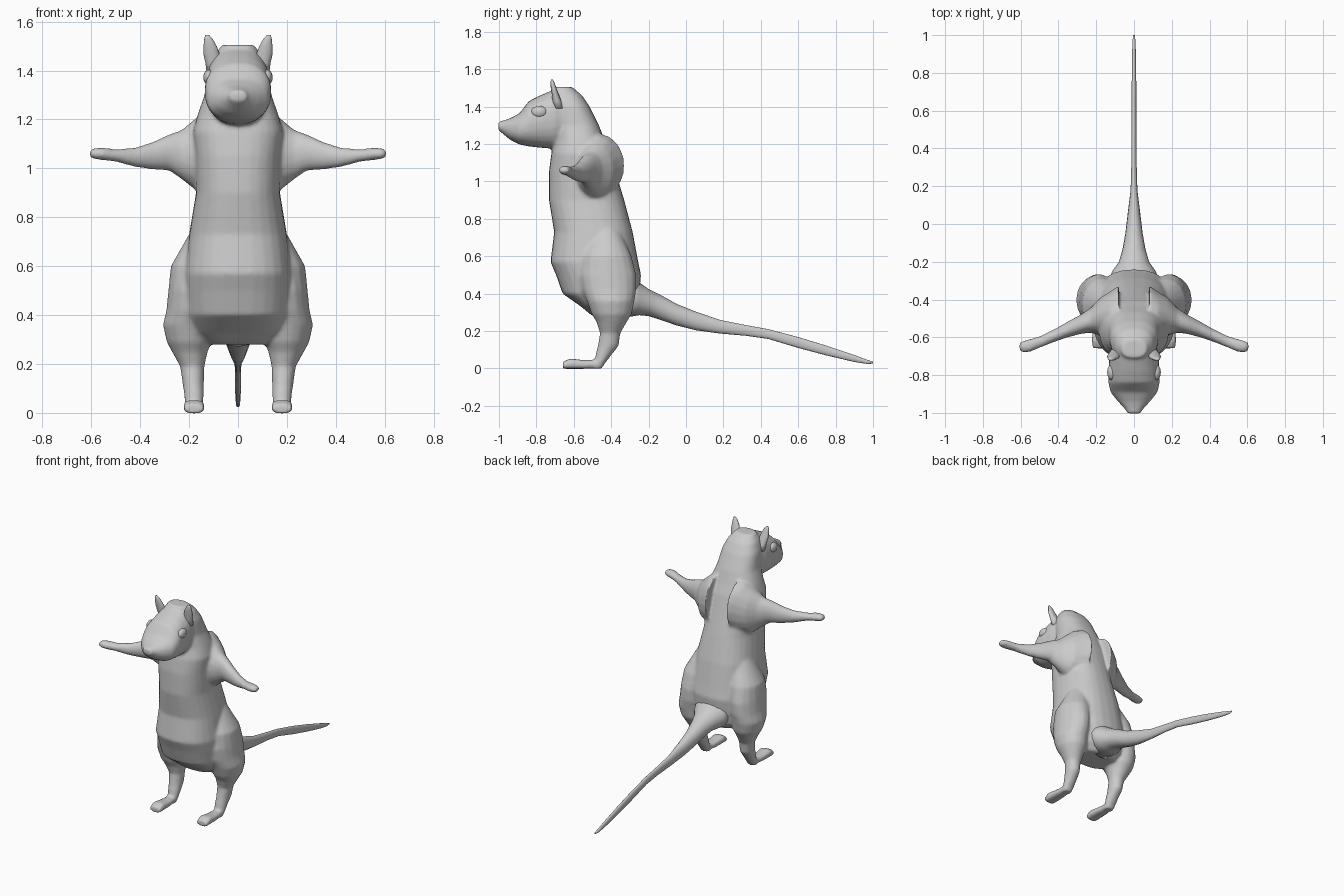
import bpy, bmesh, math
from mathutils import Vector

grey = bpy.data.materials.new("grey fur")
grey.diffuse_color = (0.6, 0.6, 0.6, 1)


def spow(v, e):
    return math.copysign(abs(v) ** e, v)


def loft(bm, rings, n=20, power=2.0):
    """Skin closed rings; each ring is (centre, half axis u, half axis v)."""
    e = 2 / power
    loops = []
    for c, u, v in rings:
        c, u, v = Vector(c), Vector(u), Vector(v)
        loops.append([bm.verts.new(c + u * spow(math.cos(a), e) + v * spow(math.sin(a), e))
                      for a in (2 * math.pi * i / n for i in range(n))])
    faces = [bm.faces.new(loops[0]), bm.faces.new(loops[-1])]
    for a, b in zip(loops, loops[1:]):
        for i in range(n):
            j = (i + 1) % n
            faces.append(bm.faces.new((a[i], a[j], b[j], b[i])))
    bmesh.ops.recalc_face_normals(bm, faces=faces)


def along_z(z, x, y0, y1, hw):
    return (x, (y0 + y1) / 2, z), (hw, 0, 0), (0, (y1 - y0) / 2, 0)


def along_y(y, x, z0, z1, hw):
    return (x, y, (z0 + z1) / 2), (hw, 0, 0), (0, 0, (z1 - z0) / 2)


def along_x(x, y, hy, z0, z1, s):
    # arm sections lean with the arm's slant
    return (s * x, y, (z0 + z1) / 2), (0, hy, 0), (0, 0, (z1 - z0) / 2)


def finish(bm, name):
    me = bpy.data.meshes.new(name)
    bm.to_mesh(me)
    bm.free()
    me.materials.append(grey)
    for p in me.polygons:
        p.use_smooth = True
    ob = bpy.data.objects.new(name, me)
    bpy.context.collection.objects.link(ob)
    return ob


# Body: torso, head, legs and arms fused into one skin
bm = bmesh.new()
torso = [(.28, -.50, -.30, .13), (.33, -.56, -.27, .20), (.40, -.66, -.25, .21),
         (.50, -.695, -.24, .22), (.57, -.725, -.255, .22), (.73, -.705, -.285, .20),
         (.90, -.733, -.33, .172), (1.05, -.733, -.375, .175), (1.15, -.72, -.405, .185),
         (1.22, -.70, -.435, .165), (1.30, -.70, -.465, .137), (1.40, -.72, -.515, .125),
         (1.46, -.72, -.555, .10), (1.505, -.71, -.61, .065)]
loft(bm, [along_z(z, 0, a, b, w) for z, a, b, w in torso], 28, 2.4)

head = [(-.60, 1.20, 1.50, .10), (-.70, 1.175, 1.495, .13), (-.78, 1.18, 1.46, .136),
        (-.84, 1.187, 1.43, .136), (-.89, 1.197, 1.365, .125), (-.94, 1.222, 1.338, .085),
        (-.98, 1.255, 1.325, .048), (-1.004, 1.275, 1.32, .034)]
loft(bm, [along_y(y, 0, a, b, w) for y, a, b, w in head], 24, 2.3)

leg = [(.75, .13, -.50, -.36, .06), (.60, .17, -.56, -.29, .105), (.50, .185, -.57, -.265, .10),
       (.42, .193, -.555, -.265, .10), (.36, .205, -.53, -.275, .102), (.29, .20, -.505, -.29, .092),
       (.25, .197, -.48, -.315, .073), (.19, .187, -.46, -.35, .05), (.12, .183, -.472, -.36, .044),
       (.07, .18, -.485, -.40, .04), (.03, .18, -.49, -.43, .037), (0, .18, -.50, -.455, .033)]
foot = [(-.445, 0, .045, .030), (-.55, -.002, .045, .040), (-.62, -.002, .054, .044),
        (-.658, -.002, .036, .040)]
arm = [(.08, -.475, .15, .91, 1.26), (.13, -.485, .125, .90, 1.245), (.18, -.49, .10, .915, 1.20),
       (.23, -.51, .066, .955, 1.158), (.28, -.53, .052, .99, 1.14), (.35, -.558, .042, .995, 1.108),
       (.42, -.59, .034, 1.005, 1.085), (.50, -.625, .031, 1.027, 1.078),
       (.55, -.643, .035, 1.033, 1.085), (.59, -.65, .031, 1.038, 1.083), (.607, -.648, .02, 1.047, 1.073)]
for s in (1, -1):
    loft(bm, [along_z(z, s * x, a, b, w) for z, x, a, b, w in leg], 18)
    loft(bm, [along_y(y, s * .18, a, b, w) for y, a, b, w in foot], 16, 3)
    loft(bm, [along_x(*r, s) for r in arm], 18)
body = finish(bm, "body")
rm = body.modifiers.new("fuse", 'REMESH')
rm.mode = 'VOXEL'
rm.voxel_size = .009
rm.use_smooth_shade = True
sm = body.modifiers.new("soften", 'SMOOTH')
sm.factor = .5
sm.iterations = 8

# Tail: flared at the rump, then a thin upright oval tapering to the tip
bm = bmesh.new()
tail = [(-.34, .27, .56, .15), (-.25, .285, .46, .115), (-.20, .28, .425, .08),
        (-.13, .258, .39, .06), (-.05, .23, .345, .046), (.05, .205, .305, .034),
        (.18, .187, .26, .018), (.32, .175, .232, .014), (.44, .158, .21, .013),
        (.60, .11, .168, .012), (.75, .07, .122, .012), (.90, .035, .072, .010),
        (.97, .024, .046, .008), (1.0, .026, .036, .004)]
loft(bm, [along_y(y, 0, a, b, w) for y, a, b, w in tail], 16)
finish(bm, "tail")

# Ears: thin upright leaves
bm = bmesh.new()
ear = [(1.39, .098, -.68, .028, .03), (1.43, .10, -.69, .024, .033), (1.47, .109, -.70, .018, .033),
       (1.50, .114, -.708, .015, .027), (1.53, .121, -.714, .010, .017), (1.545, .126, -.717, .005, .008)]
for s in (1, -1):
    loft(bm, [along_z(z, s * x, y - h, y + h, w) for z, x, y, h, w in ear], 12)
finish(bm, "ears")

# Eyes: flattened balls on the sides of the head
for s, side in ((1, "left"), (-1, "right")):
    bm = bmesh.new()
    bmesh.ops.create_uvsphere(bm, u_segments=16, v_segments=10, radius=1)
    eye = finish(bm, side + "_eye")
    eye.scale = (.024, .042, .032)
    eye.location = (s * .118, -.785, 1.372)
